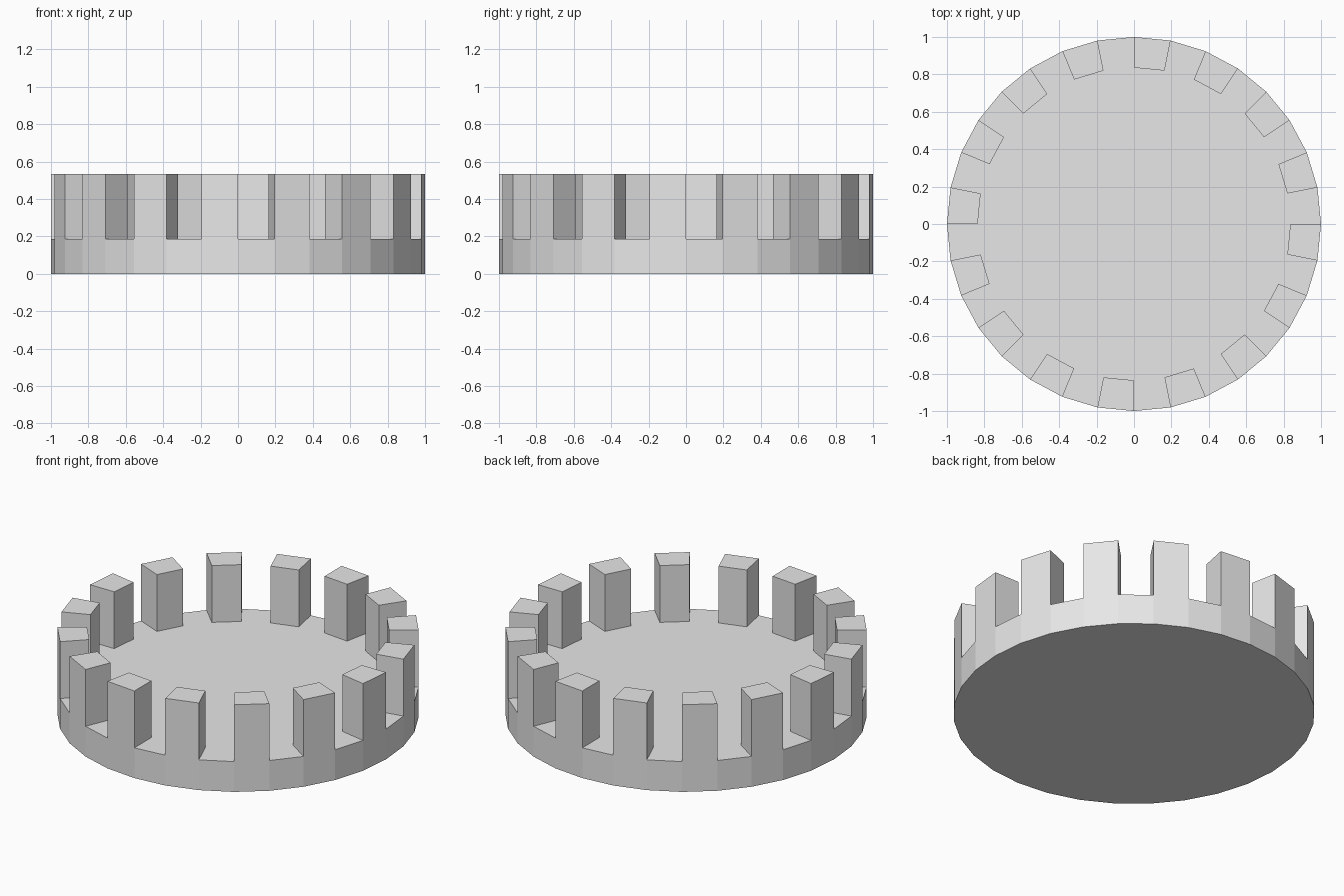
import bpy
import bmesh
from math import atan2, cos, floor, pi
from mathutils import Matrix, Vector

SIDES = 32
BASE_HEIGHT = 0.185
TOTAL_HEIGHT = 0.532
TOOTH_DEPTH = 0.164
STEP = 2 * pi / SIDES

cube = bpy.data.objects.get("Cube")
if cube:
    bpy.data.objects.remove(cube, do_unlink=True)


def make_material(name, color):
    mat = bpy.data.materials.new(name)
    mat.use_nodes = True
    mat.diffuse_color = color
    mat.node_tree.nodes["Principled BSDF"].inputs["Base Color"].default_value = color
    return mat


def is_tooth(face):
    """Every other segment of the rim carries a tooth."""
    c = face.calc_center_median()
    return floor(-atan2(c.y, c.x) / STEP) % 2 == 0


bm = bmesh.new()

# Solid round base
bmesh.ops.create_cone(bm, cap_ends=True, segments=SIDES, radius1=1, radius2=1,
                      depth=BASE_HEIGHT,
                      matrix=Matrix.Translation((0, 0, BASE_HEIGHT / 2)))

# Rim ring split into one quad per side
top = max(bm.faces, key=lambda f: f.calc_center_median().z)
rim = bmesh.ops.inset_individual(bm, faces=[top], use_even_offset=True,
                                 thickness=TOOTH_DEPTH * cos(pi / SIDES))["faces"]

# Teeth raised from alternate rim quads
teeth = [f for f in rim if f.is_valid and len(f.verts) == 4 and is_tooth(f)]
raised = bmesh.ops.extrude_face_region(bm, geom=teeth)["geom"]
bmesh.ops.translate(bm, vec=Vector((0, 0, TOTAL_HEIGHT - BASE_HEIGHT)),
                    verts=[v for v in raised if isinstance(v, bmesh.types.BMVert)])
bmesh.ops.recalc_face_normals(bm, faces=bm.faces[:])

mesh = bpy.data.meshes.new("toothed_disc")
bm.to_mesh(mesh)
bm.free()
mesh.materials.append(make_material("light grey", (0.8, 0.8, 0.8, 1)))
disc = bpy.data.objects.new("toothed_disc", mesh)
bpy.context.collection.objects.link(disc)
